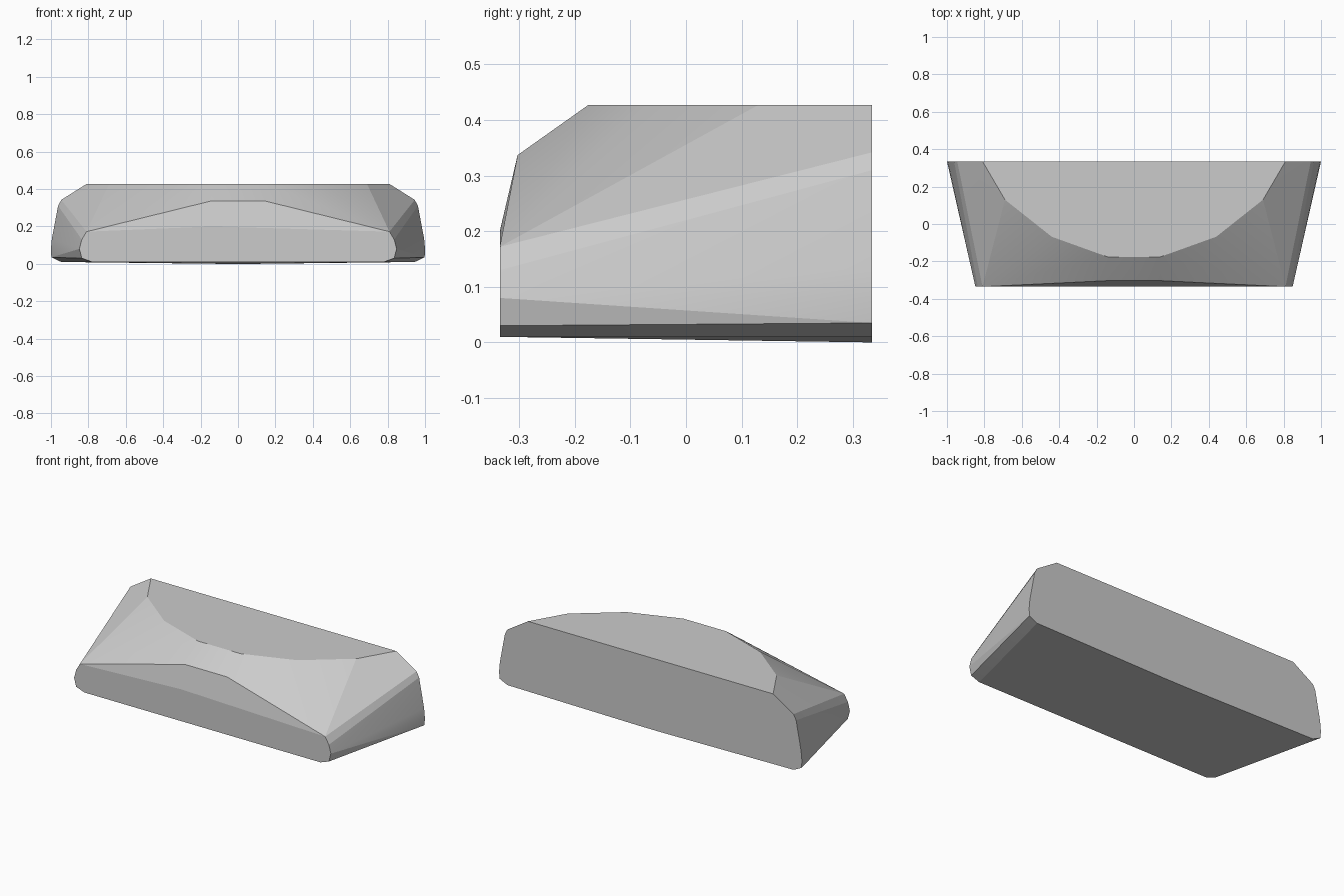
import bpy, bmesh

if "Cube" in bpy.data.objects:
    bpy.data.objects.remove(bpy.data.objects["Cube"])

# Half outlines (x, y, z), mirrored across x = 0
back_face = [(0.81, 0.335, 0.427), (0.945, 0.335, 0.342), (0.962, 0.335, 0.31),
             (0.995, 0.335, 0.135), (1.0, 0.335, 0.08), (0.998, 0.335, 0.035),
             (0.945, 0.335, 0.01), (0.08, 0.335, 0.0)]
front_face = [(0.14, -0.335, 0.2), (0.81, -0.335, 0.172), (0.835, -0.335, 0.13),
              (0.848, -0.335, 0.08), (0.835, -0.335, 0.03), (0.78, -0.335, 0.01),
              (0.08, -0.335, 0.008)]
top_curve = [(0.14, -0.176, 0.427), (0.44, -0.068, 0.427), (0.69, 0.13, 0.427)]
front_ridge = [(0.14, -0.303, 0.337)]

# Faceted convex block wrapped around the outlines
bm = bmesh.new()
for x, y, z in back_face + front_face + top_curve + front_ridge:
    for side in (1, -1):
        bm.verts.new((side * x, y, z))
result = bmesh.ops.convex_hull(bm, input=bm.verts[:])
loose = [v for v in bm.verts if not v.link_faces]
bmesh.ops.delete(bm, geom=loose, context='VERTS')
bmesh.ops.dissolve_limit(bm, angle_limit=0.01, verts=bm.verts[:], edges=bm.edges[:])
bmesh.ops.recalc_face_normals(bm, faces=bm.faces[:])

mesh = bpy.data.meshes.new("faceted_block")
bm.to_mesh(mesh)
bm.free()
block = bpy.data.objects.new("faceted_block", mesh)
bpy.context.collection.objects.link(block)

# Soft shading between the shallow facets, crisp main edges
bpy.context.view_layer.objects.active = block
block.select_set(True)
bpy.ops.object.shade_smooth_by_angle(angle=0.2)
